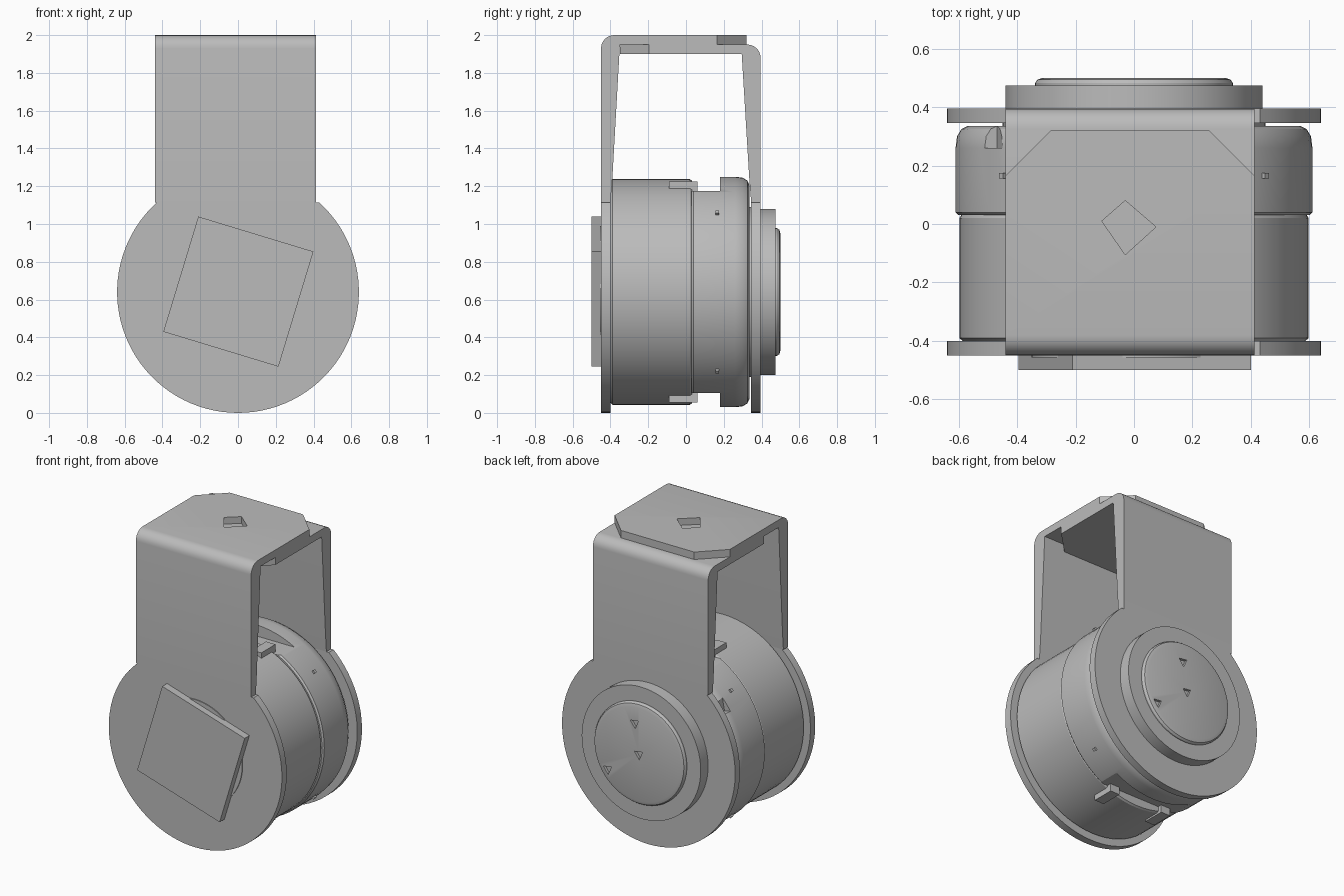
import bpy, bmesh, math
from mathutils import Matrix, Vector

default = bpy.data.objects.get("Cube")
if default:
    bpy.data.objects.remove(default, do_unlink=True)

grey = bpy.data.materials.new("plain_grey")
grey.use_nodes = True
COLOR = (0.5, 0.5, 0.5, 1)
grey.diffuse_color = COLOR
grey.node_tree.nodes["Principled BSDF"].inputs["Base Color"].default_value = COLOR

AXIS_Z = 0.64            # height of the drum axis
LEFT, RIGHT = -0.44, 0.412   # sides of the bracket strap


def finish(bm, name, smooth=True):
    bmesh.ops.recalc_face_normals(bm, faces=bm.faces)
    mesh = bpy.data.meshes.new(name)
    bm.to_mesh(mesh)
    bm.free()
    mesh.materials.append(grey)
    obj = bpy.data.objects.new(name, mesh)
    bpy.context.collection.objects.link(obj)
    if smooth:
        smooth_object(obj)
    return obj


def activate(obj):
    bpy.ops.object.select_all(action="DESELECT")
    obj.select_set(True)
    bpy.context.view_layer.objects.active = obj


def smooth_object(obj):
    activate(obj)
    bpy.ops.object.shade_smooth_by_angle(angle=math.radians(30))


def prism(points, direction):
    """Closed outline pushed along a direction."""
    bm = bmesh.new()
    face = bm.faces.new([bm.verts.new(p) for p in points])
    out = bmesh.ops.extrude_face_region(bm, geom=[face])
    moved = [v for v in out["geom"] if isinstance(v, bmesh.types.BMVert)]
    bmesh.ops.translate(bm, verts=moved, vec=direction)
    return bm


def lathe(name, profile, steps=72):
    """Spin (radius, y) points around the drum axis."""
    bm = bmesh.new()
    verts = [bm.verts.new((r, y, AXIS_Z)) for r, y in profile]
    edges = [bm.edges.new(pair) for pair in zip(verts, verts[1:])]
    bmesh.ops.spin(bm, geom=verts + edges, cent=(0, 0, AXIS_Z), axis=(0, 1, 0),
                   angle=math.tau, steps=steps)
    bmesh.ops.remove_doubles(bm, verts=bm.verts, dist=0.0005)
    return finish(bm, name)


def block(name, center, size, turn=0.0):
    bm = bmesh.new()
    bmesh.ops.create_cube(bm, size=1)
    place = (Matrix.Translation(center) @ Matrix.Rotation(turn, 4, "Y")
             @ Matrix.Diagonal((*size, 1)))
    bmesh.ops.transform(bm, matrix=place, verts=bm.verts)
    return finish(bm, name, smooth=False)


def cut(target, cutter):
    mod = target.modifiers.new("cut", "BOOLEAN")
    mod.operation = "DIFFERENCE"
    mod.solver = "EXACT"
    mod.object = cutter
    activate(target)
    bpy.ops.object.modifier_apply(modifier=mod.name)
    bpy.data.objects.remove(cutter, do_unlink=True)
    smooth_object(target)


def strap(name, side, outer, top, end):
    """Bent strap: wall on one side, shelf with clipped corners on top."""
    neck, bend = 1.114, 0.07
    profile = [(outer, neck)]
    for i in range(7):
        a = math.pi / 2 * i / 6
        profile.append((outer - bend + bend * math.cos(a), top - bend + bend * math.sin(a)))
    profile += [(end, top), (end, top - 0.05), (outer - 0.1, top - 0.05),
                (outer - 0.06, 1.24), (outer - 0.05, neck)]
    bm = prism([(LEFT, side * y, z) for y, z in profile], (RIGHT - LEFT, 0, 0))
    corners = [e for e in bm.edges
               if all(abs(v.co.y - side * end) < 0.001 for v in e.verts)
               and abs(e.verts[0].co.z - e.verts[1].co.z) > 0.01]
    bmesh.ops.bevel(bm, geom=corners, offset=0.155, segments=1, affect="EDGES")
    return finish(bm, name)


def clipped_disc(name, y, thickness):
    """Round end of the bracket, cut straight where the strap begins."""
    radius = 0.64
    start = math.asin((1.114 - AXIS_Z) / radius)
    sweep = math.pi + 2 * start
    pts = []
    for i in range(73):
        a = start - sweep * i / 72
        pts.append((radius * math.cos(a), y, AXIS_Z + radius * math.sin(a)))
    return finish(prism(pts, (0, thickness, 0)), name)


# Two nested brackets
front_strap = strap("front_bracket_strap", -1, 0.45, 2.0, -0.32)
strap("back_bracket_strap", 1, 0.395, 1.95, -0.35)
clipped_disc("front_bracket_disc", -0.45, 0.05)
clipped_disc("back_bracket_disc", 0.345, 0.05)

# Diamond hole in the top shelf
hole = prism([(x, y, 1.955) for x, y in
              ((-0.03, 0.08), (0.075, -0.01), (-0.03, -0.105), (-0.11, 0.01))], (0, 0, 0.1))
cut(front_strap, finish(hole, "hole_cutter", smooth=False))

# Drum halves
lathe("front_drum", [(0, -0.405), (0.58, -0.405), (0.597, -0.39), (0.597, 0.02),
                     (0.59, 0.032), (0, 0.032)])
back_drum = lathe("back_drum", [(0, 0.03), (0.6, 0.03), (0.61, 0.04), (0.61, 0.26), (0.605, 0.3),
                                (0.59, 0.325), (0.57, 0.335), (0, 0.335)])
lathe("drum_hub", [(0, 0.3), (0.45, 0.3), (0.45, 0.35), (0, 0.35)])

# Recesses above and below, and a side slot
for side in (-1, 1):
    cut(back_drum, block("recess_cutter", (0, 0.09, AXIS_Z + side * 0.64), (0.8, 0.18, 0.21)))
cut(back_drum, block("slot_cutter", (-0.49, 0.31, 1.03), (0.07, 0.1, 0.12), 0.2))

# Latches and small studs on the drum
for up in (-1, 1):
    for side in (-1, 1):
        block("drum_latch", (side * 0.2, -0.015, AXIS_Z + up * 0.56), (0.07, 0.15, 0.05))
        block("drum_stud", (side * 0.447, 0.165, AXIS_Z + up * 0.418), (0.02, 0.02, 0.02),
              -side * up * math.radians(43))

# Back boss with rounded cap
lathe("back_boss", [(0, 0.39), (0.44, 0.39), (0.44, 0.473), (0, 0.473)])
cap = lathe("back_cap", [(0, 0.46), (0.338, 0.46), (0.338, 0.482), (0.33, 0.494),
                         (0.31, 0.5), (0, 0.5)])
for x, z in ((0, 0), (0.03, 0.2), (0.23, -0.16)):
    tri = [(x + 0.035 * math.cos(a), 0.482, AXIS_Z + z + 0.035 * math.sin(a))
           for a in (0.4 + math.tau * i / 3 for i in range(3))]
    cut(cap, finish(prism(tri, (0, 0.05, 0)), "triangle_cutter", smooth=False))

# Front disc and tilted square plate
lathe("front_seat", [(0, -0.44), (0.35, -0.44), (0.35, -0.456), (0, -0.456)])
block("front_square_plate", (0.002, -0.475, AXIS_Z + 0.002), (0.637, 0.05, 0.637),
      math.radians(16.9))
